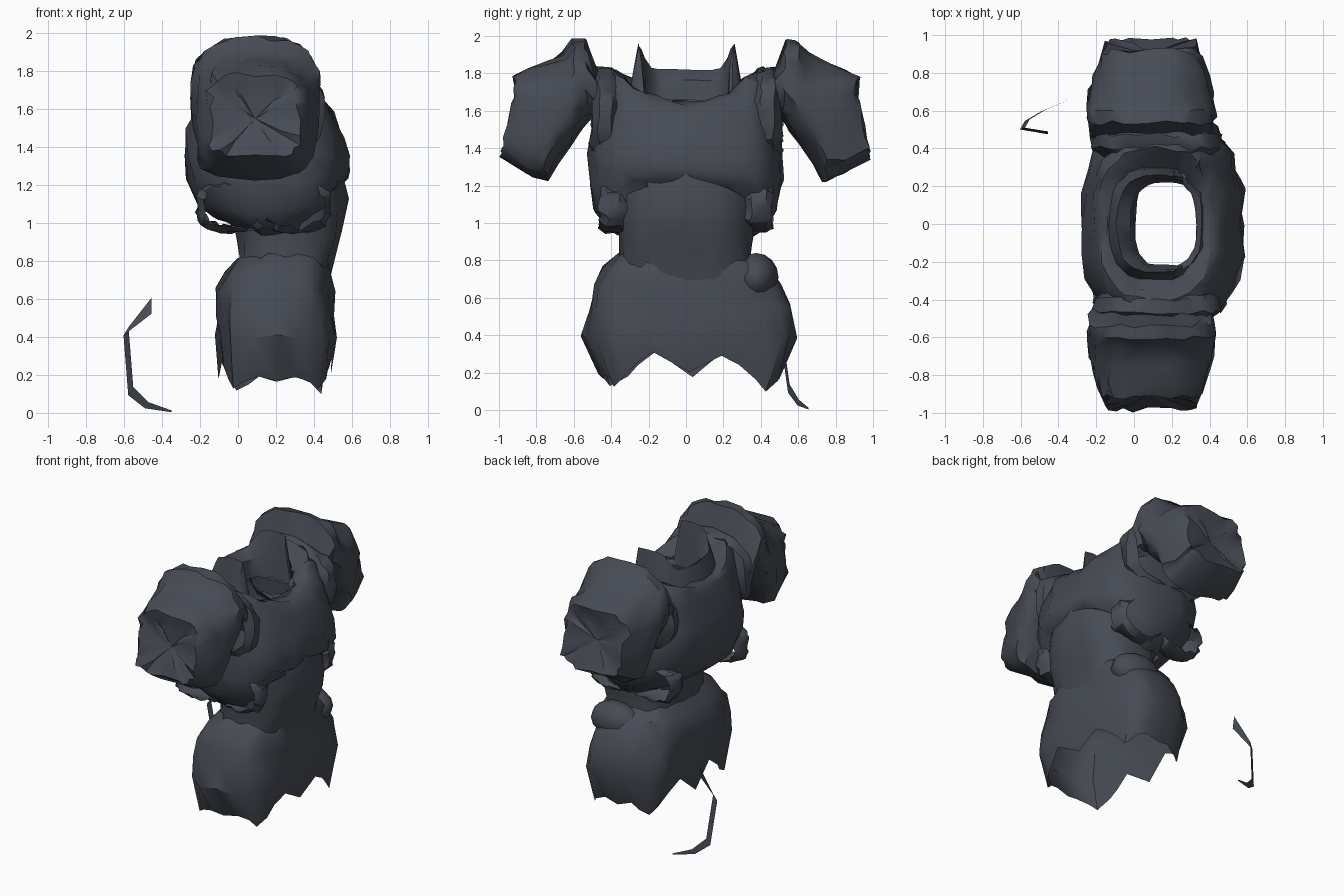
import bpy, bmesh, math, random
from mathutils import Vector

if "Cube" in bpy.data.objects:
    bpy.data.objects.remove(bpy.data.objects["Cube"])

random.seed(4)
N = 28

slate = bpy.data.materials.new("dark slate cloth")
slate.diffuse_color = (0.062, 0.070, 0.088, 1)
slate.use_nodes = True
slate.node_tree.nodes["Principled BSDF"].inputs["Base Color"].default_value = slate.diffuse_color


def unit(i, p):
    """Point i on a rounded-square unit loop."""
    a = 2 * math.pi * i / N
    c, s = math.cos(a), math.sin(a)
    return (math.copysign(abs(c) ** (2 / p), c), math.copysign(abs(s) ** (2 / p), s))


def skin(name, loops, jitter=0.0, cap=None, closed=True):
    """Join successive loops of points into a crumpled cloth shell."""
    bm = bmesh.new()
    rows = []
    for loop in loops:
        rows.append([bm.verts.new(Vector(p) + Vector([random.uniform(-jitter, jitter) for _ in range(3)]))
                     for p in loop])
    n = len(rows[0])
    for a, b in zip(rows, rows[1:]):
        for i in range(n if closed else n - 1):
            j = (i + 1) % n
            bm.faces.new((a[i], a[j], b[j], b[i]))
    if cap:
        tip = bm.verts.new(cap)
        for i in range(n):
            bm.faces.new((rows[-1][i], rows[-1][(i + 1) % n], tip))
    bmesh.ops.recalc_face_normals(bm, faces=bm.faces)
    me = bpy.data.meshes.new(name)
    bm.to_mesh(me)
    bm.free()
    ob = bpy.data.objects.new(name, me)
    bpy.context.collection.objects.link(ob)
    me.materials.append(slate)
    bpy.context.view_layer.objects.active = ob
    ob.select_set(True)
    bpy.ops.object.shade_smooth_by_angle(angle=math.radians(40))
    ob.select_set(False)
    return ob


def body_loop(x0, x1, ry, z_side, z_front, z_back, p=2.7, drop=2):
    """Horizontal loop whose height differs at the sides, front (+x) and back."""
    pts = []
    for i in range(N):
        u, v = unit(i, p)
        mid = z_front if u > 0 else z_back
        pts.append(((x0 + x1) / 2 + u * (x1 - x0) / 2, v * ry, mid + (z_side - mid) * abs(v) ** drop))
    return pts


# Chest shell with raised shoulders, tucked under at its lower edge
chest = skin("chest_shell", [body_loop(*r, drop=2 if r[3] > 1.3 else 3.2) for r in (
    (-.10, .36, .28, 1.70, 1.64, 1.70),
    (-.15, .40, .34, 1.77, 1.65, 1.72),
    (-.18, .42, .40, 1.83, 1.64, 1.70),
    (-.21, .45, .46, 1.80, 1.61, 1.66),
    (-.23, .50, .48, 1.65, 1.57, 1.60),
    (-.27, .555, .50, 1.50, 1.46, 1.48),
    (-.28, .59, .52, 1.36, 1.37, 1.36),
    (-.26, .60, .52, 1.22, 1.28, 1.22),
    (-.21, .585, .48, 1.07, 1.24, 1.10),
    (-.12, .54, .42, 0.98, 1.22, 1.03),
    (-.03, .47, .36, 0.94, 1.23, 1.00))], 0.016)
# Creases between and beside the breast panels
for v in chest.data.vertices:
    if v.co.x > .35 and v.co.z < 1.55:
        y = abs(v.co.y)
        v.co.x -= .03 if y < .06 else .02 if .26 < y < .34 else 0

# Waist and belly panel
skin("waist", [body_loop(*r) for r in (
    (-.06, .55, .38, 1.12, 1.27, 1.12),
    (-.03, .575, .36, 1.02, 1.12, 1.02),
    (.00, .55, .355, .92, .95, .92),
    (.00, .51, .355, .82, .82, .82),
    (-.01, .49, .36, .72, .70, .74))], 0.012)

# Standing collar, high at the back, with a peak on each side
collar = []
for x0, x1, ry, t in ((-.15, .38, .31, 0), (-.13, .37, .29, .5), (-.09, .36, .26, 1),
                      (-.02, .34, .24, .7), (0, .33, .22, 0)):
    ring = []
    for i in range(N):
        u, v = unit(i, 2.8)
        top = 1.66 if u > .5 else 1.82 + .14 * max(0, (abs(v) - .7) / .3)
        ring.append(((x0 + x1) / 2 + u * (x1 - x0) / 2, v * ry, 1.63 + (top - 1.63) * t))
    collar.append(ring)
skin("collar", collar, 0.006)

# Short sleeves: top (y, z), bottom (y, z), half width in x
SLEEVE = (((.45, 1.72), (.44, 1.48), .30), ((.49, 1.84), (.47, 1.58), .335),
          ((.54, 1.98), (.52, 1.55), .33), ((.60, 1.975), (.56, 1.49), .355),
          ((.65, 1.91), (.61, 1.42), .345), ((.75, 1.86), (.68, 1.33), .345),
          ((.84, 1.82), (.74, 1.23), .32), ((.92, 1.785), (.83, 1.25), .29),
          ((.91, 1.72), (.985, 1.35), .25), ((.905, 1.66), (.955, 1.42), .16))
for side, name in ((1, "left_sleeve"), (-1, "right_sleeve")):
    loops = []
    for k, ((ty, tz), (by, bz), hw) in enumerate(SLEEVE):
        ring = []
        for i in range(N):
            u, v = unit(i, 2.4 if k < 6 else 3.6)
            t = (v + 1) / 2
            taper = 1 - .12 * t * min(1, k / 5)
            ring.append((.09 + u * hw * taper, side * (by + (ty - by) * t), bz + (tz - bz) * t))
        loops.append(ring)
    skin(name, loops, 0.015, cap=(.09, side * .90, 1.55))

# Rolled padding around each armhole and on the flanks
for side in (1, -1):
    for k, (cx, cy, cz, rx, rz) in enumerate(((.12, .43, 1.58, .345, .25), (-.03, .38, 1.09, .19, .14),
                                              (.30, .38, 1.09, .19, .14))):
        loops = []
        for dy, s in ((-.08, .75), (-.03, .97), (.04, 1.0), (.08, .82)):
            loops.append([(cx + unit(i, 2.5)[0] * rx * s, side * (cy + dy), cz + unit(i, 2.5)[1] * rz * s)
                          for i in range(N)])
        skin(("shoulder_roll", "rear_flank_roll", "front_flank_roll")[k], loops, 0.013)

# Draped lower garment with a ragged open hem
HEM = ((0, .19), (.06, .21), (.16, .31), (.26, .28), (.42, .11), (.48, .17), (.6, .22))


def hem(y):
    y = abs(y)
    for (a, za), (b, zb) in zip(HEM, HEM[1:]):
        if y <= b:
            return za + (zb - za) * (y - a) / (b - a)
    return HEM[-1][1]


skirt = [body_loop(*r, p=3.0) for r in (
    (.00, .48, .35, .83, .76, .80),
    (-.07, .50, .44, .77, .70, .74),
    (-.115, .505, .51, .67, .62, .64),
    (-.12, .51, .555, .55, .52, .52),
    (-.125, .535, .595, .40, .40, .40))]
skirt.append([(x, y, hem(y)) for x, y, z in body_loop(-.10, .51, .50, 0, 0, 0, 3.0)])
for row, depth in zip(skirt[1:], (.01, .02, .035, .05, .05)):   # drape folds
    for i, (x, y, z) in enumerate(row):
        f = 1 - depth * (1 + math.sin(i * 2 * math.pi / 7)) * .8
        row[i] = (.2 + (x - .2) * f, y * f + (.02 if z < .6 else 0), z)
skin("skirt", skirt, 0.017)

# Side pouch fold on the hip
bpy.ops.mesh.primitive_uv_sphere_add(segments=12, ring_count=8, radius=1, location=(.30, .375, .71))
pouch = bpy.context.object
pouch.name = "hip_fold"
pouch.scale = (.19, .12, .13)
pouch.data.materials.append(slate)
bpy.ops.object.shade_smooth_by_angle(angle=math.radians(50))
pouch.select_set(False)

# Loose strap hanging beside the garment
PATH = ((-.455, .48, .565, .042), (-.59, .505, .43, .022), (-.565, .55, .115, .022),
        (-.48, .60, .04, .016), (-.35, .655, .008, .004))
skin("loose_strap", [[(x - w * .6, y - w * .2, z - w), (x + w * .6, y + w * .2, z + w)]
                     if k else [(x, y - .005, z - w), (x, y + .01, z + w)]
                     for k, (x, y, z, w) in enumerate(PATH)], closed=False)
